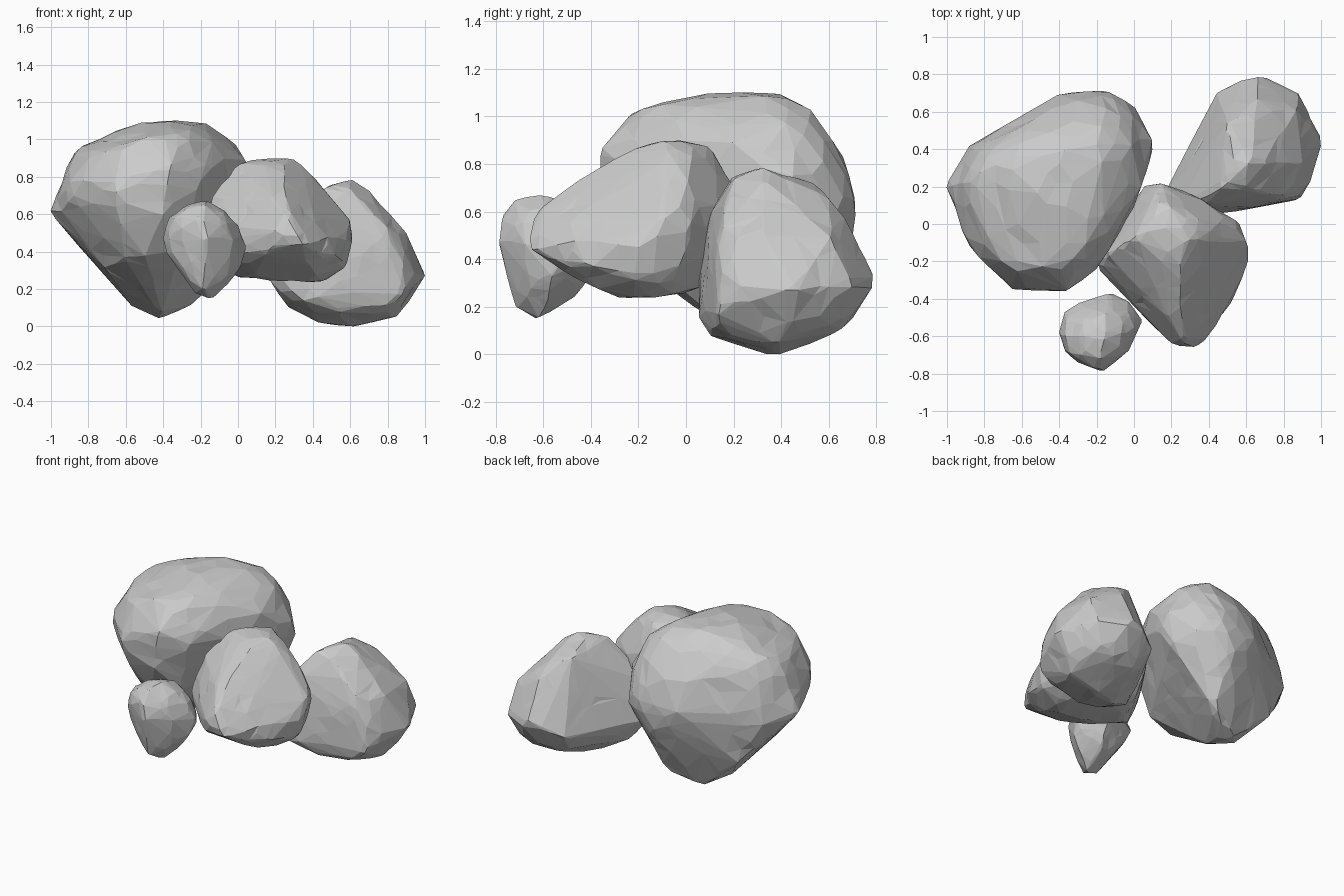
import bpy, bmesh, math
from mathutils import Vector, noise
from mathutils.bvhtree import BVHTree

if "Cube" in bpy.data.objects:
    bpy.data.objects.remove(bpy.data.objects["Cube"])


def support(outline, a, b):
    """How far an outline reaches in direction (a, b)."""
    return max(a * p + b * q for p, q in outline)


def rock(name, front, right, top, seed, faces, corners=()):
    """Faceted rock fitted to its front (x,z), right (y,z) and top (x,y) outlines."""
    def mid(points, k):
        vals = [p[k] for p in points]
        return (min(vals) + max(vals)) / 2
    c = Vector((mid(top, 0), mid(top, 1), mid(front, 1)))
    f = [(x - c.x, z - c.z) for x, z in front]
    r = [(y - c.y, z - c.z) for y, z in right]
    t = [(x - c.x, y - c.y) for x, y in top]

    # cutting planes: spread evenly, distance blended from the three outlines
    planes = []
    count = 420
    for i in range(count):
        nz = 1 - 2 * (i + 0.5) / count
        s, ang = math.sqrt(1 - nz * nz), i * 2.399963 + seed
        n = Vector((s * math.cos(ang), s * math.sin(ang), nz))
        sq = (support(f, n.x, n.z) ** 2 + support(r, n.y, n.z) ** 2
              + support(t, n.x, n.y) ** 2 - support(t, n.x, 0) ** 2
              - support(t, 0, n.y) ** 2 - support(f, 0, n.z) ** 2)
        planes.append((n, math.sqrt(max(sq, 0.01))))

    # core body inside all planes
    bm = bmesh.new()
    bmesh.ops.create_icosphere(bm, subdivisions=4, radius=1)
    for v in bm.verts:
        d = v.co.normalized()
        v.co = d * min(h / n.dot(d) for n, h in planes if n.dot(d) > 0.15)
    body = [v.co.copy() for v in bm.verts]
    bm.free()

    # pull the body out to every outline point and named corner, then wrap it
    extra = [Vector(p) - c for p in corners]
    for outline, i, j in ((f, 0, 2), (r, 1, 2), (t, 0, 1)):
        for a, b in outline:
            p = min(body, key=lambda q: (q[i] - a) ** 2 + (q[j] - b) ** 2).copy()
            p[i], p[j] = a, b
            extra.append(p)
    hull = bmesh.new()
    for p in body + extra:
        hull.verts.new(p)
    bmesh.ops.convex_hull(hull, input=hull.verts[:])
    tree = BVHTree.FromBMesh(hull)
    hull.free()

    # even mesh over the wrap, with shallow chips
    bm = bmesh.new()
    bmesh.ops.create_icosphere(bm, subdivisions=5, radius=1)
    for v in bm.verts:
        d = v.co.normalized()
        hit = tree.ray_cast(d * 4, -d)[0]
        chip = noise.noise(d * 3 + Vector((seed * 7.3, 1.7, 4.1)))
        v.co = c + hit * (1 - 0.035 * max(0, chip - 0.1))
    mesh = bpy.data.meshes.new(name)
    bm.to_mesh(mesh)
    bm.free()
    obj = bpy.data.objects.new(name, mesh)
    bpy.context.collection.objects.link(obj)
    # irregular low-poly facets
    dec = obj.modifiers.new("facets", 'DECIMATE')
    dec.ratio = faces / 5120
    return obj


# large boulder at the back left
rock("large_rock",
     [(-1, .6), (-.93, .82), (-.86, .95), (-.67, 1.04), (-.41, 1.1), (-.16, 1.08), (-.01, .97),
      (.1, .75), (.07, .53), (-.22, .12), (-.43, .05), (-.57, .11), (-.71, .27)],
     [(-.36, .78), (-.23, 1.01), (-.14, 1.045), (.16, 1.095), (.39, 1.095), (.52, 1.03),
      (.66, .83), (.72, .62), (.71, .47), (.52, .12), (.4, .05), (.22, .08), (-.2, .41)],
     [(-1, .2), (-.88, .42), (-.66, .53), (-.41, .69), (-.16, .725), (.01, .62), (.1, .38),
      (0, .09), (-.2, -.25), (-.36, -.36), (-.65, -.35), (-.82, -.19), (-.9, -.08)], 1, 480,
     [(-1, .2, .6), (-.91, -.08, .67), (-.96, .06, .62), (-.65, -.34, .64), (-.4, -.35, .6),
      (-.6, -.2, .37), (-.5, -.23, .37), (-.3, -.2, .42), (-.71, .02, .31), (-.73, .46, .29),
      (-.45, .45, .05), (-.3, .47, .09), (.04, .2, .89)])

# middle boulder, tapering to the front
rock("middle_rock",
     [(-.2, .5), (-.14, .7), (0, .87), (.07, .89), (.29, .9), (.35, .86), (.6, .57),
      (.61, .5), (.58, .32), (.45, .24), (0, .26), (-.13, .32)],
     [(-.66, .46), (-.63, .6), (-.35, .75), (-.22, .86), (-.05, .9), (.1, .87), (.22, .68),
      (.2, .5), (.06, .28), (-.12, .24), (-.3, .25), (-.57, .39)],
     [(-.2, -.23), (0, .12), (.06, .21), (.13, .225), (.28, .18), (.56, .01), (.61, -.2),
      (.53, -.4), (.35, -.66), (.21, -.65), (-.04, -.4)], 2, 400)

# right boulder
rock("right_rock",
     [(.16, .27), (.27, .1), (.43, .02), (.6, 0), (.85, .05), (.92, .14), (1, .27),
      (.9, .5), (.57, .78), (.46, .74), (.22, .45)],
     [(.05, .16), (.1, .08), (.39, 0), (.65, .1), (.7, .15), (.785, .34), (.67, .57),
      (.33, .78), (.2, .74), (.09, .58)],
     [(.16, .16), (.36, .5), (.44, .7), (.57, .77), (.71, .785), (.88, .7), (1, .46),
      (.94, .22), (.88, .13), (.48, .08), (.26, .05)], 3, 400,
     [(.7, .33, .73), (.5, .54, .72), (.65, .6, .66), (.87, .61, .49), (.53, .35, .775)])

# small stone at the front
rock("small_rock",
     [(-.4, .46), (-.37, .58), (-.27, .65), (-.16, .67), (-.06, .61), (0, .54), (.04, .43),
      (.02, .33), (-.04, .24), (-.13, .15), (-.23, .18), (-.3, .29), (-.38, .39)],
     [(-.785, .48), (-.77, .58), (-.72, .65), (-.6, .67), (-.48, .63), (-.375, .45), (-.42, .3),
      (-.47, .24), (-.63, .15), (-.72, .2), (-.75, .33)],
     [(-.4, -.58), (-.37, -.47), (-.29, -.42), (-.11, -.375), (-.02, -.42), (.04, -.51),
      (-.03, -.68), (-.18, -.785), (-.3, -.74), (-.37, -.68)], 4, 280)
